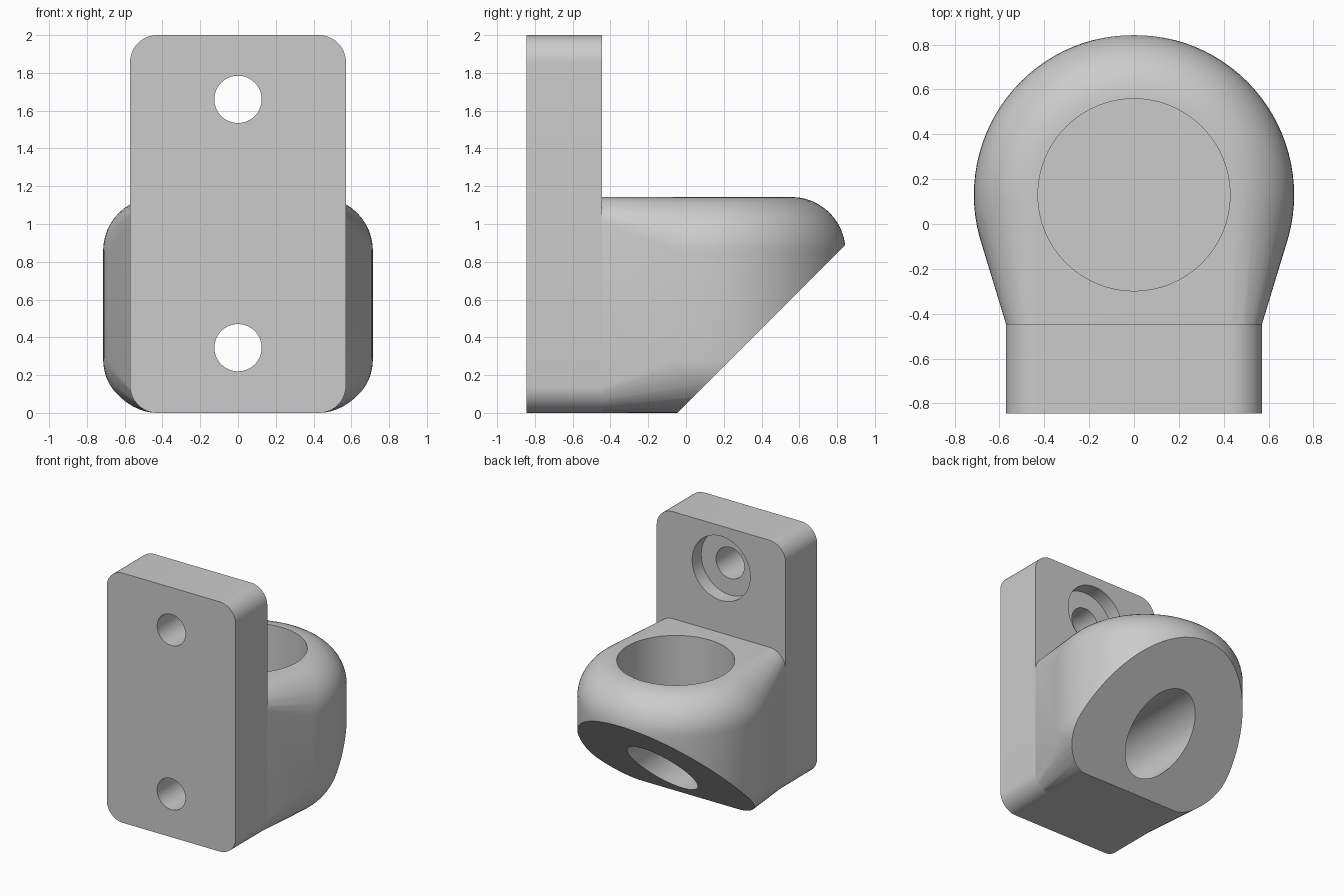
import bpy
import bmesh
import math
from mathutils import Matrix

cube = bpy.data.objects.get("Cube")
if cube:
    bpy.data.objects.remove(cube, do_unlink=True)

U = 1 / 7                      # design unit
BACK, STEP = -0.845, -0.445    # plate outer face and inner face
CENTRE_Y = 0.13                # axis of the socket
BODY_TOP = 8 * U

grey = bpy.data.materials.new("Plain grey")
grey.use_nodes = True
colour = (0.6, 0.6, 0.6, 1)
grey.diffuse_color = colour
grey.node_tree.nodes["Principled BSDF"].inputs["Base Color"].default_value = colour


def arc(cx, cz, r, start, end, steps):
    """Points along an arc, angles in degrees."""
    angles = [math.radians(start + (end - start) * i / steps) for i in range(steps + 1)]
    return [(cx + r * math.cos(a), cz + r * math.sin(a)) for a in angles]


def rounded_rect(half_w, low, high, r):
    corners = [(1, high - r, 0), (-1, high - r, 90), (-1, low + r, 180), (1, low + r, 270)]
    return [p for side, cz, a in corners
            for p in arc(side * (half_w - r), cz, r, a, a + 90, 12)]


def make_object(name, bm):
    bmesh.ops.recalc_face_normals(bm, faces=bm.faces[:])
    mesh = bpy.data.meshes.new(name)
    bm.to_mesh(mesh)
    bm.free()
    mesh.materials.append(grey)
    obj = bpy.data.objects.new(name, mesh)
    bpy.context.collection.objects.link(obj)
    return obj


def cylinder(name, r, start, end, z, upright=False):
    """Cylinder along y at height z, or along z on the socket axis."""
    bm = bmesh.new()
    mid = (start + end) / 2
    if upright:
        place = Matrix.Translation((0, CENTRE_Y, mid))
    else:
        place = Matrix.Translation((0, mid, z)) @ Matrix.Rotation(math.pi / 2, 4, "X")
    bmesh.ops.create_cone(bm, cap_ends=True, segments=64, radius1=r, radius2=r,
                          depth=end - start, matrix=place)
    return make_object(name, bm)


def combine(target, tool, operation):
    mod = target.modifiers.new("Boolean", "BOOLEAN")
    mod.operation = operation
    mod.solver = "EXACT"
    mod.object = tool
    bpy.context.view_layer.objects.active = target
    bpy.ops.object.modifier_apply(modifier=mod.name)
    bpy.data.objects.remove(tool, do_unlink=True)


# Mounting plate: extruded rounded rectangle
bm = bmesh.new()
face = bm.faces.new([bm.verts.new((x, BACK, z)) for x, z in rounded_rect(4 * U, 0, 2, U)])
extruded = bmesh.ops.extrude_face_region(bm, geom=[face])["geom"]
bmesh.ops.translate(bm, vec=(0, STEP - BACK, 0),
                    verts=[g for g in extruded if isinstance(g, bmesh.types.BMVert)])
bracket = make_object("wall_bracket", bm)

# Socket body: hull from the plate outline to a rounded drum
bm = bmesh.new()
for x, z in rounded_rect(4 * U, 0, BODY_TOP, U):
    bm.verts.new((x, STEP, z))
for x, z in rounded_rect(3 * U, U, BODY_TOP - U, U):
    bm.verts.new((x, STEP - U, z))
profile = (arc(3 * U, 2 * U, 2 * U, -90, 0, 12)
           + arc(3 * U, BODY_TOP - 2 * U, 2 * U, 0, 90, 12))
for i in range(96):
    a = math.tau * i / 96
    for r, z in profile:
        bm.verts.new((r * math.cos(a), CENTRE_Y + r * math.sin(a), z))
hull = bmesh.ops.convex_hull(bm, input=bm.verts[:])
unused = {g for key in ("geom_interior", "geom_unused") for g in hull[key]
          if isinstance(g, bmesh.types.BMVert)}
bmesh.ops.delete(bm, geom=list(unused), context="VERTS")
bmesh.ops.dissolve_limit(bm, angle_limit=0.002, verts=bm.verts[:], edges=bm.edges[:])

# Sloping underside at 45 degrees
cut = bmesh.ops.bisect_plane(bm, geom=bm.verts[:] + bm.edges[:] + bm.faces[:],
                             plane_co=(0, -0.045, 0), plane_no=(0, 1, -1), clear_outer=True)
rim = [g for g in cut["geom_cut"] if isinstance(g, bmesh.types.BMEdge)]
bmesh.ops.holes_fill(bm, edges=rim, sides=0)
combine(bracket, make_object("socket_body", bm), "UNION")

# Blind socket, screw holes and their counterbores
combine(bracket, cylinder("socket_cutter", 3 * U, 5 * U, 1.3, 0, upright=True), "DIFFERENCE")
for z in (0.345, 1.66):
    combine(bracket, cylinder("screw_cutter", 0.125, -1, 0, z), "DIFFERENCE")
    combine(bracket, cylinder("counterbore_cutter", 0.257, STEP - 0.8 * U, 1, z), "DIFFERENCE")

# Smooth curves, crisp edges
bpy.ops.object.select_all(action="DESELECT")
bracket.select_set(True)
bpy.context.view_layer.objects.active = bracket
bpy.ops.object.shade_smooth_by_angle(angle=math.radians(25))
